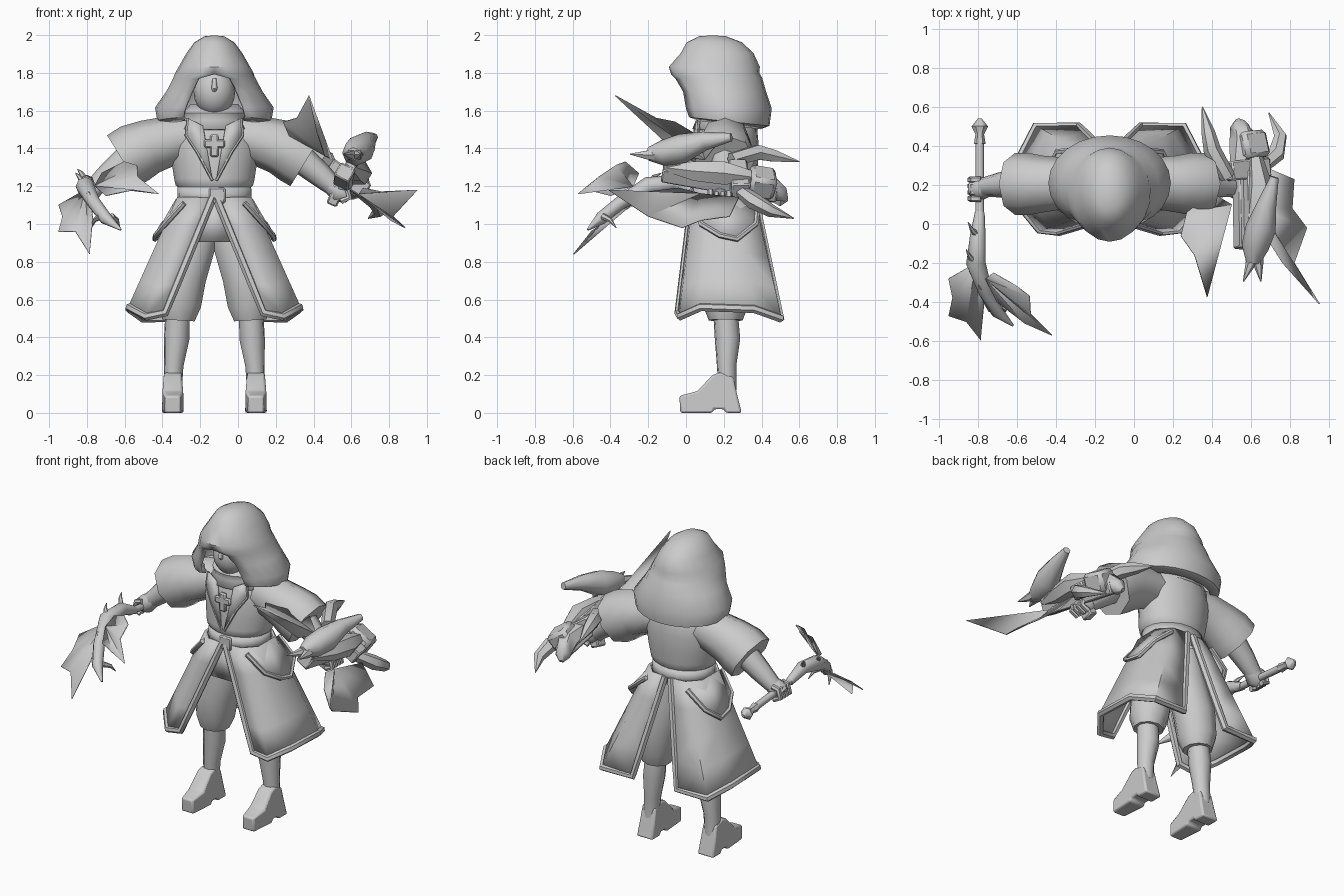
import bpy, bmesh, math
from mathutils import Vector

cube = bpy.data.objects.get("Cube")
if cube:
    bpy.data.objects.remove(cube, do_unlink=True)

CX = -0.125  # body centre line

grey = bpy.data.materials.new("plain_grey")
grey.use_nodes = True
grey.diffuse_color = (0.6, 0.6, 0.6, 1)
grey.node_tree.nodes["Principled BSDF"].inputs["Base Color"].default_value = (0.6, 0.6, 0.6, 1)


def finish(obj, angle=50):
    obj.data.materials.clear()
    obj.data.materials.append(grey)
    bpy.ops.object.select_all(action='DESELECT')
    obj.select_set(True)
    bpy.context.view_layer.objects.active = obj
    bpy.ops.object.shade_smooth_by_angle(angle=math.radians(angle))
    return obj


def from_bmesh(name, bm, thick=0, angle=50):
    bmesh.ops.remove_doubles(bm, verts=bm.verts, dist=0.0005)
    bmesh.ops.recalc_face_normals(bm, faces=bm.faces)
    mesh = bpy.data.meshes.new(name)
    bm.to_mesh(mesh)
    bm.free()
    obj = bpy.data.objects.new(name, mesh)
    bpy.context.collection.objects.link(obj)
    if thick:
        mod = obj.modifiers.new("thickness", 'SOLIDIFY')
        mod.thickness, mod.offset = thick, 0
    return finish(obj, angle)


def sheet(name, rows, thick=0):
    """Skin neighbouring rows of points with quads."""
    bm = bmesh.new()
    grid = [[bm.verts.new(p) for p in row] for row in rows]
    for a, b in zip(grid, grid[1:]):
        for i in range(len(a) - 1):
            bm.faces.new((a[i], a[i + 1], b[i + 1], b[i]))
    return from_bmesh(name, bm, thick)


def fan(name, pts, thick=0.006):
    """Thin membrane of triangles spreading from the first point."""
    bm = bmesh.new()
    v = [bm.verts.new(p) for p in pts]
    for i in range(1, len(v) - 1):
        bm.faces.new((v[0], v[i], v[i + 1]))
    return from_bmesh(name, bm, thick, 25)


def tube(name, pts, radii, res=2):
    """Round limb along a path, one radius per point or one for all."""
    if not isinstance(radii, (list, tuple)):
        radii = [radii] * len(pts)
    curve = bpy.data.curves.new(name, 'CURVE')
    curve.dimensions, curve.fill_mode = '3D', 'FULL'
    curve.bevel_depth, curve.bevel_resolution = 1, res
    curve.use_fill_caps = True
    spline = curve.splines.new('POLY')
    spline.points.add(len(pts) - 1)
    for sp, p, r in zip(spline.points, pts, radii):
        sp.co, sp.radius = (*p, 1), r
    obj = bpy.data.objects.new(name, curve)
    bpy.context.collection.objects.link(obj)
    bpy.ops.object.select_all(action='DESELECT')
    obj.select_set(True)
    bpy.context.view_layer.objects.active = obj
    bpy.ops.object.convert(target='MESH')
    return finish(bpy.context.view_layer.objects.active)


def box(name, loc, size, rot=(0, 0, 0), bevel=0.008):
    bpy.ops.mesh.primitive_cube_add(size=1, location=loc, rotation=rot)
    obj = bpy.context.object
    obj.name, obj.scale = name, size
    bpy.ops.object.transform_apply(location=False, rotation=False, scale=True)
    obj.modifiers.new("bevel", 'BEVEL').width = bevel
    return finish(obj, 30)


def ring(z, cy, rx, ry, gap=0, drop=0, n=20):
    """Horizontal oval, open at the front by the half angle gap, lowered at the back by drop."""
    angles = [gap + (math.tau - 2 * gap) * i / n for i in range(n + 1)]
    return [(CX + rx * math.sin(a), cy - ry * math.cos(a), z - drop * (1 - math.cos(a)) / 2) for a in angles]


def side(s, pts):
    return [(CX + s * x, y, z) for x, y, z in pts]


# Hood with arched face opening and a rim tucked under
sheet("hood", [ring(*r) for r in (
    (1.99, .14, 0, 0), (1.985, .14, .05, .07), (1.955, .15, .1, .14), (1.9, .165, .14, .185),
    (1.83, .15, .18, .232), (1.795, .155, .2, .225), (1.77, .165, .21, .23, .4), (1.7, .19, .245, .225, .5),
    (1.62, .21, .305, .235, .52, .01), (1.575, .21, .295, .225, .58, .05),
    (1.56, .21, .24, .18, .7, .05))], 0.018)

# Face and collar
bpy.ops.mesh.primitive_uv_sphere_add(segments=16, ring_count=10, radius=1, location=(CX, .115, 1.7))
face = bpy.context.object
face.name, face.scale = "face", (.11, .115, .13)
finish(face)
tube("nose", [(CX, .015, 1.77), (CX, -.004, 1.72), (CX, .012, 1.705)], [.01, .016, .012])
tube("mouth", [(CX - .035, .025, 1.65), (CX, .015, 1.655), (CX + .035, .025, 1.65)], .007)
sheet("collar", [ring(*r) for r in (
    (1.63, .2, .12, .11), (1.585, .2, .16, .15), (1.55, .2, .15, .14), (1.5, .21, .19, .17))], 0.015)

# Torso overhanging the belt
sheet("torso", [ring(*r) for r in (
    (1.08, .2, .17, .15), (1.185, .2, .18, .15), (1.205, .2, .205, .168), (1.24, .2, .213, .172),
    (1.32, .21, .225, .172), (1.42, .21, .235, .175), (1.52, .22, .21, .155), (1.6, .22, .12, .12))])
sheet("belt", [ring(*r) for r in ((1.195, .2, .188, .16), (1.11, .2, .19, .165))], 0.014)
box("buckle", (CX + .015, .028, 1.15), (.085, .02, .085))
box("pendant_upright", (CX, .025, 1.415), (.045, .025, .12))
box("pendant_bar", (CX, .025, 1.425), (.11, .024, .045))
fan("loin_cloth", [(CX, .035, 1.12), (CX - .05, .04, 1.12), (CX - .09, .04, .905),
                   (CX + .09, .04, .905), (CX + .05, .04, 1.12)], 0.012)

top = [(.01, .035), (.12, .045), (.19, .12), (.19, .28), (.12, .355), (.02, .365)]
hem = [(.26, -.04, .53), (.36, -.03, .51), (.45, .08, .56), (.45, .36, .55), (.38, .5, .5), (.16, .5, .5)]

for s, tag in ((1, "left"), (-1, "right")):
    # Lapel
    lapel = side(s, [(.06, .05, 1.52), (.14, .07, 1.56), (.15, .065, 1.47), (.09, .032, 1.38), (.01, .024, 1.23)])
    fan(tag + "_lapel", lapel, 0.012)
    tube(tag + "_lapel_trim", lapel[1:], .008, 1)

    # Coat tail with raised border
    rows = []
    for k in range(5):
        t = k / 4
        rows.append(side(s, [Vector((*a, 1.14)).lerp(Vector(b), t) for a, b in zip(top, hem)]))
    sheet(tag + "_coat_tail", rows, 0.015)
    border = [r[0] for r in rows] + rows[-1][1:] + [r[-1] for r in rows[-2::-1]]
    tube(tag + "_coat_border", border, .022, 1)

    # Hip flap
    flap = side(s, [(.16, .04, 1.11), (.26, .08, 1.0), (.31, .18, .94), (.315, .27, .92),
                    (.27, .37, 1.0), (.15, .38, 1.1)])
    fan(tag + "_hip_flap", [(CX + s * .2, .21, 1.13)] + flap, 0.01)
    tube(tag + "_hip_flap_trim", flap, .015, 1)

    # Trousers, calf and boot
    tube(tag + "_trouser_leg", side(s, [(.08, .21, 1.1), (.1, .21, .92), (.165, .21, .72), (.185, .21, .57),
         (.19, .21, .49)]), [.1, .12, .128, .12, .09], 3)
    tube(tag + "_calf", side(s, [(.195, .21, .52), (.2, .22, .39), (.215, .215, .25), (.22, .22, .12)]),
         [.066, .068, .052, .048], 3)
    bm = bmesh.new()
    outline = [(-.03, 0), (-.035, .09), (.06, .115), (.14, .2), (.18, .215), (.25, .19), (.27, .1),
               (.295, 0), (.21, 0), (.2, .02), (.15, .02), (.14, 0)]
    mid = CX + s * .22
    base = bm.faces.new([bm.verts.new((mid - .058, y, z)) for y, z in outline])
    ext = bmesh.ops.extrude_face_region(bm, geom=[base])
    bmesh.ops.translate(bm, vec=(.116, 0, 0), verts=[v for v in ext["geom"] if isinstance(v, bmesh.types.BMVert)])
    # Narrow the boot towards its top and toe
    for v in bm.verts:
        toe = .75 if v.co.y < 0 else 1
        v.co.x = mid + (v.co.x - mid) * (1 - v.co.z * .9) * toe
    boot = from_bmesh(tag + "_boot", bm)
    mod = boot.modifiers.new("rounding", 'BEVEL')
    mod.width, mod.segments = 0.025, 2

    # Wide flared sleeve, forearm and hand
    tube(tag + "_sleeve", side(s, [(.08, .21, 1.46), (.2, .21, 1.45), (.34, .205, 1.41), (.42, .205, 1.375),
         (.485, .205, 1.335)]), [.11, .128, .145, .16, .158], 2)
    tube(tag + "_forearm", side(s, [(.44, .21, 1.36), (.56, .2, 1.26), (.64, .19, 1.19)]), [.08, .065, .05])
    tube(tag + "_hand", side(s, [(.61, .19, 1.21), (.66, .18, 1.17), (.71, .18, 1.15)]), [.045, .06, .04])
    for i in range(4):
        y = .13 + .032 * i
        tube(f"{tag}_finger_{i}", side(s, [(.66, y, 1.2), (.7, y, 1.19), (.715, y, 1.14), (.67, y, 1.12)]), .017, 1)

# Winged sickle in the right hand
tube("sickle_shaft", [(-.79, .52, 1.13), (-.79, .18, 1.16), (-.79, 0, 1.18)], .022)
tube("sickle_pommel", [(-.79, .54, 1.13), (-.79, .5, 1.13), (-.79, .46, 1.135), (-.79, .41, 1.14)],
     [.01, .042, .022, .03], 1)
neck = [(-.79, .06, 1.17), (-.8, -.06, 1.22), (-.81, -.2, 1.2), (-.76, -.35, 1.11), (-.7, -.45, 1.03), (-.62, -.52, .97)]
tube("sickle_serpent", neck, [.025, .04, .05, .036, .034, .006])
for i, p in enumerate(neck[1:5]):
    p = Vector(p)
    tube(f"serpent_spine_{i}", [p, p + Vector((-.03, .03, .05)), p + Vector((-.05, .07, .07))], [.02, .012, .002], 1)
for dx in (-.03, .03):
    tube("serpent_horn", [(-.7 + dx, -.44, 1.04), (-.7 + dx * 2, -.4, 1.02), (-.7 + dx * 2.5, -.37, .98)],
         [.018, .012, .002], 1)
fan("sickle_inner_wing", [(-.76, -.28, 1.2), (-.72, -.25, 1.27), (-.6, -.32, 1.33), (-.535, -.37, 1.31),
                          (-.53, -.46, 1.25), (-.42, -.57, 1.16), (-.56, -.51, 1.18), (-.7, -.4, 1.15)])
fan("sickle_outer_wing", [(-.81, -.2, 1.18), (-.95, -.28, 1.1), (-.93, -.38, 1.04), (-.95, -.47, .96),
                          (-.86, -.5, .96), (-.785, -.595, .84), (-.77, -.42, 1.03), (-.78, -.3, 1.14)])

# Winged crossbow in the left hand
box("crossbow_stock", (.56, .18, 1.22), (.09, .62, .08), (-.2, .5, -.08))
box("crossbow_rail", (.6, .08, 1.29), (.06, .4, .06), (-.2, .5, -.08))
box("crossbow_bridge", (.58, .28, 1.24), (.24, .1, .09), (0, .6, .1))
box("crossbow_muzzle", (.6, .4, 1.22), (.15, .14, .13), (-.2, .6, .1), 0.02)
box("crossbow_grip", (.52, .18, 1.16), (.06, .08, .12), (.2, .4, 0))
tube("beast_jaw", [(.6, -.12, 1.3), (.62, .05, 1.28), (.64, .2, 1.27), (.62, .34, 1.25)], [.02, .06, .07, .04], 1)
tube("beast_head", [(.61, -.2, 1.37), (.62, -.12, 1.375), (.65, -.02, 1.4), (.68, .1, 1.44), (.72, .24, 1.46)],
     [.035, .07, .078, .05, .022])
for x, tip in ((.6, .56), (.635, .65)):
    tube("beast_fang", [(x, -.1, 1.37), (x, -.2, 1.365), (tip, -.295, 1.37)], [.035, .028, .003], 1)
tube("high_horn", [(.48, .24, 1.34), (.4, .38, 1.38), (.38, .47, 1.36), (.35, .6, 1.33)], [.04, .045, .035, .003], 1)
tube("low_horn", [(.64, .28, 1.18), (.73, .36, 1.12), (.75, .45, 1.07), (.69, .57, 1.03)], [.035, .045, .035, .003], 1)
tube("tail_knob", [(.54, .3, 1.25), (.56, .42, 1.22), (.54, .5, 1.16), (.53, .53, 1.13)], [.05, .07, .05, .015], 1)
fan("crossbow_upper_wing", [(.5, .1, 1.34), (.4, .16, 1.42), (.27, .06, 1.47), (.24, -.06, 1.54), (.31, -.16, 1.56),
                            (.375, -.375, 1.68), (.42, -.16, 1.48), (.46, -.04, 1.36)])
fan("crossbow_lower_wing", [(.64, .08, 1.16), (.7, .28, 1.14), (.82, .23, 1.04), (.81, .08, 1.02), (.885, -.02, .98),
                            (.82, -.2, 1.04), (.95, -.41, 1.18), (.76, -.2, 1.17), (.66, -.04, 1.19)])
